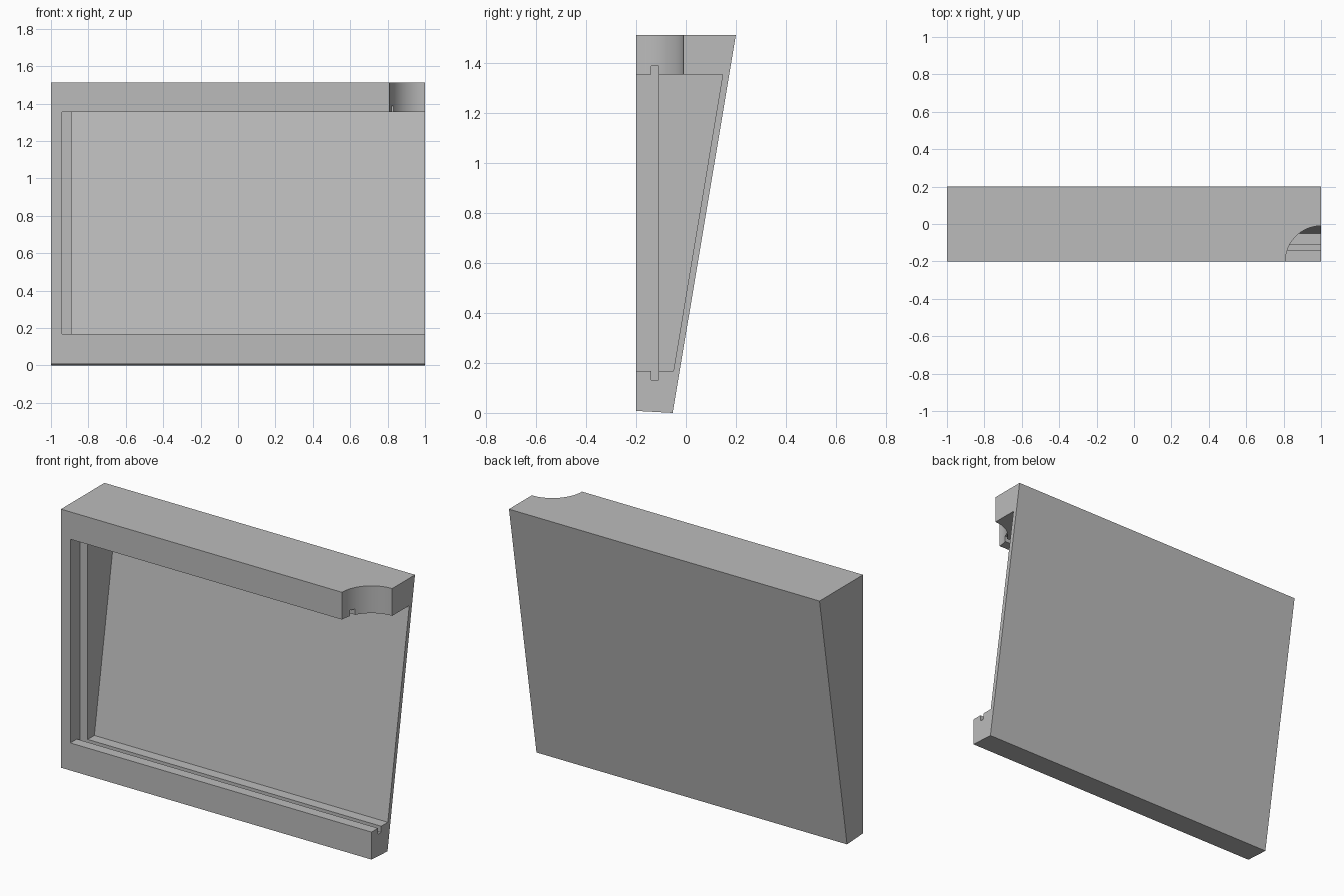
import bpy, bmesh, math

cube = bpy.data.objects.get("Cube")
if cube:
    bpy.data.objects.remove(cube, do_unlink=True)

grey = bpy.data.materials.new("plain grey")
grey.use_nodes = True
grey.diffuse_color = (0.5, 0.5, 0.5, 1)
grey.node_tree.nodes["Principled BSDF"].inputs["Base Color"].default_value = (0.5, 0.5, 0.5, 1)


def prism(name, points, offset):
    """Extrude a closed outline along the offset vector."""
    bm = bmesh.new()
    face = bm.faces.new([bm.verts.new(p) for p in points])
    top = bmesh.ops.extrude_face_region(bm, geom=[face])
    verts = [v for v in top["geom"] if isinstance(v, bmesh.types.BMVert)]
    bmesh.ops.translate(bm, vec=offset, verts=verts)
    bmesh.ops.recalc_face_normals(bm, faces=bm.faces)
    mesh = bpy.data.meshes.new(name)
    bm.to_mesh(mesh)
    bm.free()
    mesh.materials.append(grey)
    obj = bpy.data.objects.new(name, mesh)
    bpy.context.collection.objects.link(obj)
    return obj


def side_prism(name, profile, x0, x1):
    return prism(name, [(x0, y, z) for y, z in profile], (x1 - x0, 0, 0))


def rect(y0, y1, z0, z1):
    return [(y0, z0), (y1, z0), (y1, z1), (y0, z1)]


# Wedge-shaped shell
front, end = -0.2, 1.1
low, high = 0.168, 1.354
body = side_prism("wedge_housing",
                  [(front, 0.008), (-0.053, 0), (0.2, 1.513), (front, 1.513)], -1, 1)

# Sloped inner pocket, panel recess, slide groove
pocket = side_prism("pocket_cutter",
                    [(-0.3, low), (-0.05, low), (0.147, high), (-0.3, high)], -0.89, end)
recess = side_prism("recess_cutter", rect(-0.31, -0.111, low, high), -0.94, end)
groove = side_prism("groove_cutter", rect(-0.14, -0.111, 0.132, 1.388), -0.94, end)

# Rounded finger notch through the top rail
circle = [(1 + 0.19 * math.cos(a), front + 0.19 * math.sin(a), 1.3)
          for a in (math.tau * i / 96 for i in range(96))]
notch = prism("notch_cutter", circle, (0, 0, 0.4))

cutters = [pocket, recess, groove, notch]
for cutter in cutters:
    mod = body.modifiers.new(cutter.name, "BOOLEAN")
    mod.operation = "DIFFERENCE"
    mod.solver = "EXACT"
    mod.object = cutter
    cutter.hide_render = True

# Bake the cuts and drop the cutters
bpy.context.view_layer.objects.active = body
body.select_set(True)
for mod in list(body.modifiers):
    bpy.ops.object.modifier_apply(modifier=mod.name)
for cutter in cutters:
    bpy.data.objects.remove(cutter, do_unlink=True)
bpy.ops.object.shade_smooth_by_angle(angle=math.radians(30))
# Keep the nearly flat rails and walls crisp
for poly in body.data.polygons:
    poly.use_smooth = abs(poly.normal.x) > 0.01 and abs(poly.normal.y) > 0.01
